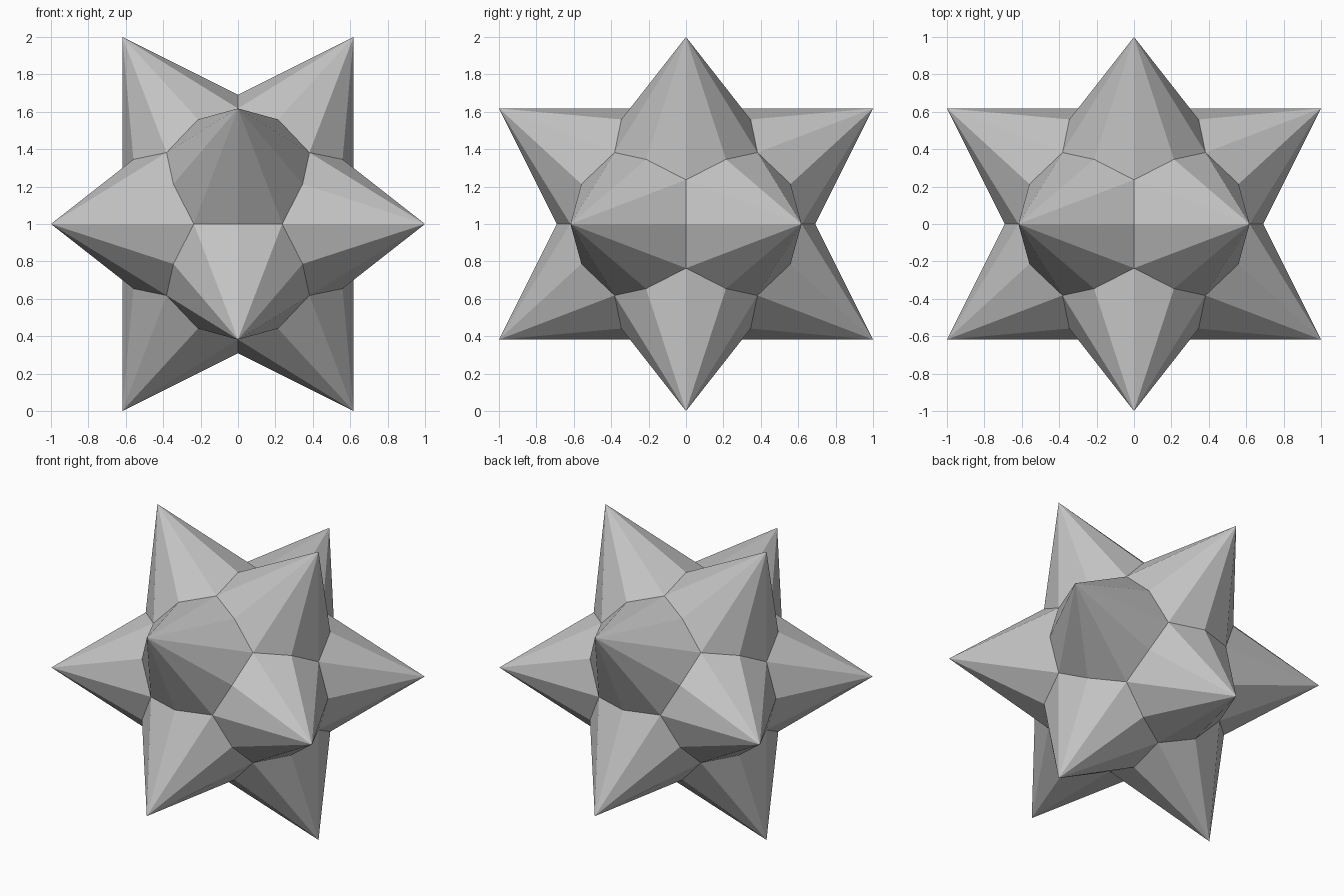
import bpy
import bmesh
import math
from mathutils import Vector

if "Cube" in bpy.data.objects:
    bpy.data.objects.remove(bpy.data.objects["Cube"])

PHI = (1 + math.sqrt(5)) / 2
CENTRE = Vector((0, 0, 1))
RIDGE_R = 0.691                      # valley points between two spikes
CORNER_R = math.sqrt(3) / PHI ** 2   # valley points between three spikes

grey = bpy.data.materials.new("plain grey")
grey.diffuse_color = (0.55, 0.55, 0.55, 1)
grey.use_nodes = True
grey.node_tree.nodes["Principled BSDF"].inputs["Base Color"].default_value = grey.diffuse_color

# Twelve spike tips, on the corners of an icosahedron
tips = []
for a in (1, -1):
    for b in (1 / PHI, -1 / PHI):
        tips += [Vector((b, 0, a)), Vector((0, a, b)), Vector((a, b, 0))]

bm = bmesh.new()


def add_spike(tip):
    """Ten-sided spike whose foot meets the feet of its five neighbours."""
    axis = tip.normalized()
    u = axis.orthogonal().normalized()
    v = axis.cross(u)
    near = [t for t in tips if 0.1 < (t - tip).length < 1.3]
    near.sort(key=lambda t: math.atan2(t.dot(v), t.dot(u)))
    ring = []
    for i, n in enumerate(near):
        after = near[(i + 1) % len(near)]
        ring.append((tip + n).normalized() * RIDGE_R)
        ring.append((tip + n + after).normalized() * CORNER_R)
    top = bm.verts.new(tip + CENTRE)
    foot = [bm.verts.new(p + CENTRE) for p in ring]
    for i in range(len(foot)):
        bm.faces.new((top, foot[i], foot[(i + 1) % len(foot)]))


for tip in tips:
    add_spike(tip)

# Join the spikes into one closed star
bmesh.ops.remove_doubles(bm, verts=bm.verts, dist=0.001)
bmesh.ops.recalc_face_normals(bm, faces=bm.faces)
mesh = bpy.data.meshes.new("spiked_star")
bm.to_mesh(mesh)
bm.free()
mesh.materials.append(grey)
star = bpy.data.objects.new("spiked_star", mesh)
bpy.context.collection.objects.link(star)
